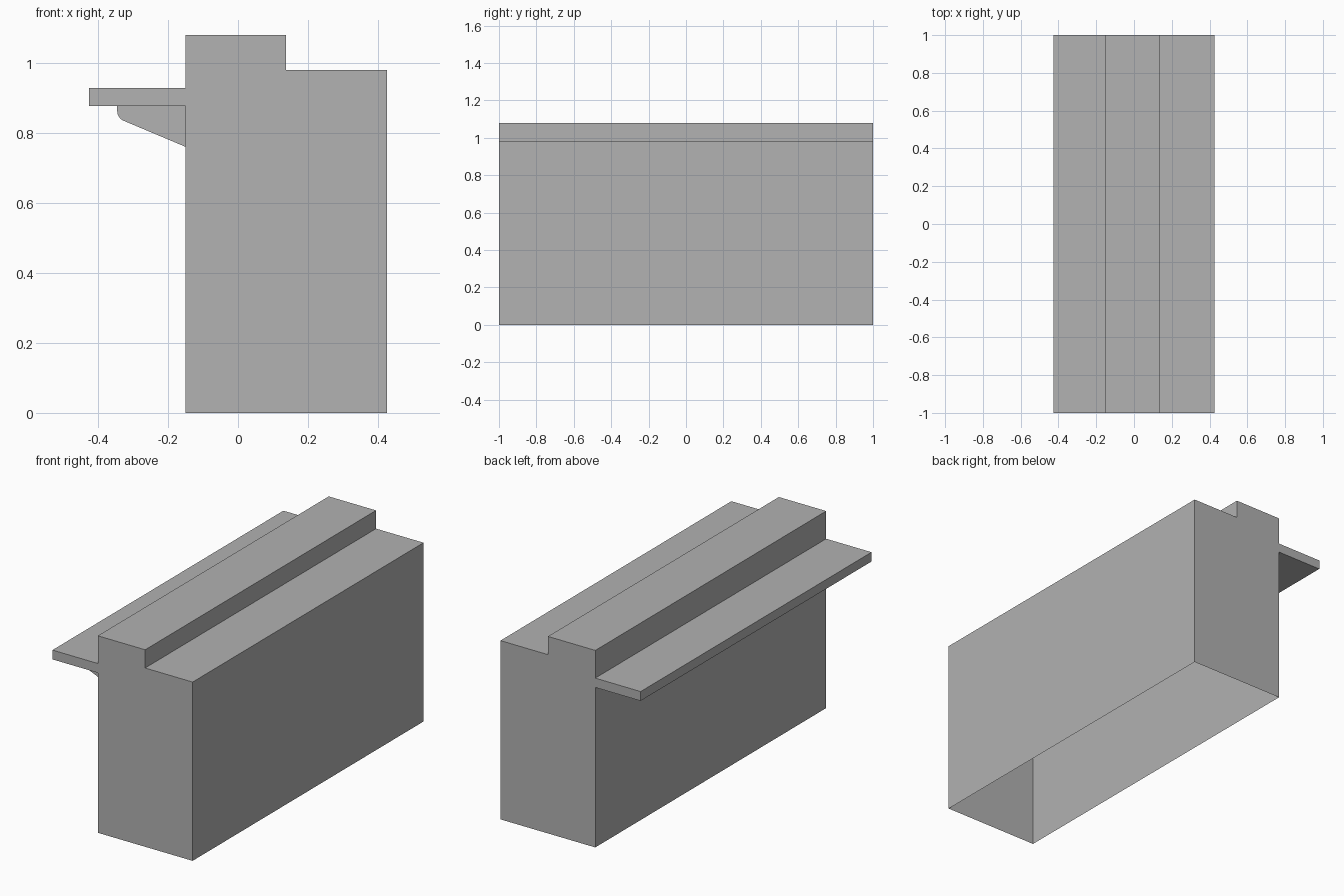
import bpy, bmesh, math

cube = bpy.data.objects.get("Cube")
if cube:
    bpy.data.objects.remove(cube, do_unlink=True)

# Single grey material
grey = bpy.data.materials.new("plain_grey")
grey.use_nodes = True
colour = (0.445, 0.445, 0.445, 1)
grey.diffuse_color = colour
grey.node_tree.nodes["Principled BSDF"].inputs["Base Color"].default_value = colour


def extrude_profile(name, profile, y0, y1, open_below=False):
    """Extrude an (x, z) outline along y, optionally leaving the floor open."""
    bm = bmesh.new()
    face = bm.faces.new([bm.verts.new((x, y0, z)) for x, z in profile])
    ext = bmesh.ops.extrude_face_region(bm, geom=[face], use_keep_orig=True)
    moved = [v for v in ext["geom"] if isinstance(v, bmesh.types.BMVert)]
    bmesh.ops.translate(bm, verts=moved, vec=(0, y1 - y0, 0))
    bmesh.ops.recalc_face_normals(bm, faces=bm.faces)
    if open_below:
        floor = [f for f in bm.faces if all(v.co.z < 0.001 for v in f.verts)]
        bmesh.ops.delete(bm, geom=floor, context='FACES_ONLY')
    mesh = bpy.data.meshes.new(name)
    bm.to_mesh(mesh)
    bm.free()
    mesh.materials.append(grey)
    obj = bpy.data.objects.new(name, mesh)
    bpy.context.collection.objects.link(obj)
    return obj


# Counter shell: stepped top with a thin shelf, hollow and open underneath
wall, shelf_low, shelf_high = -0.15, 0.877, 0.928
counter = [(wall, 0), (wall, shelf_low), (-0.425, shelf_low), (-0.425, shelf_high),
           (wall, shelf_high), (wall, 1.08), (0.137, 1.08), (0.137, 0.98),
           (0.425, 0.98), (0.425, 0)]
extrude_profile("counter_body", counter, -1, 1, open_below=True)

# Shelf brackets: sloping underside with a rounded nose
nose_x, nose_z, radius = -0.315, 0.862, 0.03
bracket = [(wall, shelf_low), (wall, 0.76)]
for i in range(7):
    a = math.radians(247 - i * 67 / 6)
    bracket.append((nose_x + radius * math.cos(a), nose_z + radius * math.sin(a)))
bracket.append((nose_x - radius, shelf_low))
for i in range(4):
    y = -0.89 + i * 0.5
    extrude_profile(f"shelf_bracket_{i + 1}", bracket, y, y + 0.04)
